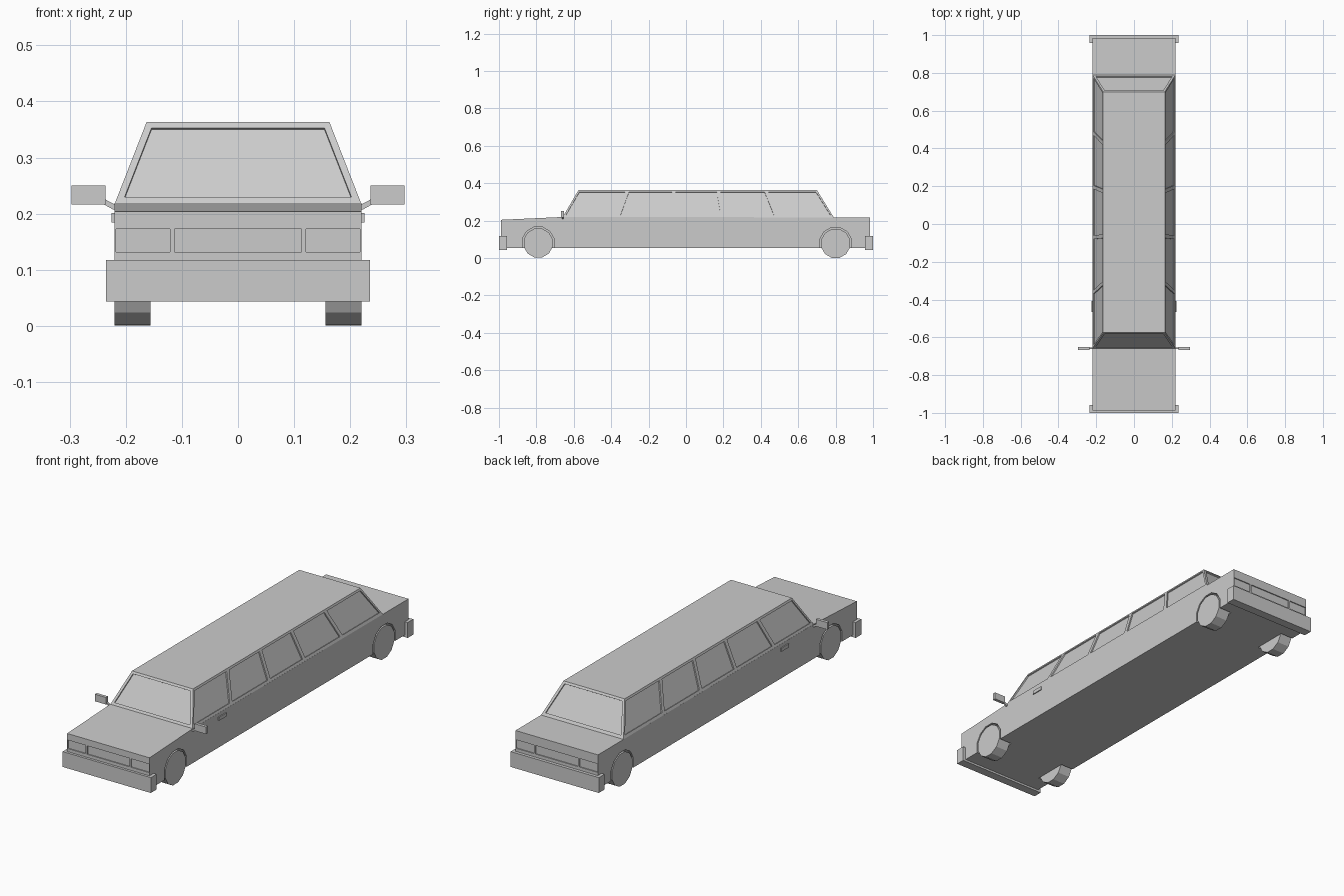
import bpy, bmesh
from math import pi
from mathutils import Vector, Matrix

cube = bpy.data.objects.get("Cube")
if cube:
    bpy.data.objects.remove(cube, do_unlink=True)

GREY = (0.6, 0.6, 0.6, 1)
grey = bpy.data.materials.new("grey paint")
grey.use_nodes = True
grey.diffuse_color = GREY
grey.node_tree.nodes["Principled BSDF"].inputs["Base Color"].default_value = GREY


def finish(name, bm):
    bmesh.ops.recalc_face_normals(bm, faces=bm.faces)
    mesh = bpy.data.meshes.new(name)
    bm.to_mesh(mesh)
    bm.free()
    obj = bpy.data.objects.new(name, mesh)
    bpy.context.collection.objects.link(obj)
    mesh.materials.append(grey)
    return obj


def prism(bm, bottom, top):
    """Close two matching outlines into a solid."""
    a = [bm.verts.new(p) for p in bottom]
    b = [bm.verts.new(p) for p in top]
    bm.faces.new(a)
    bm.faces.new(b)
    for i in range(len(a)):
        j = (i + 1) % len(a)
        bm.faces.new((a[i], a[j], b[j], b[i]))


def box(bm, x, y, z):
    prism(bm, *[[(x[i], y[j], h) for i, j in ((0, 0), (1, 0), (1, 1), (0, 1))] for h in z])


def cylinder(bm, x0, x1, y, z, r, sides=12):
    turn = Matrix.Translation(((x0 + x1) / 2, y, z)) @ Matrix.Rotation(pi / 2, 4, 'Y') \
        @ Matrix.Rotation(pi / sides, 4, 'Z')
    bmesh.ops.create_cone(bm, cap_ends=True, segments=sides, radius1=r, radius2=r,
                          depth=abs(x1 - x0), matrix=turn)


def recess(bm, quad, depth=0.006):
    """Cutter that sinks a shallow panel into the surface under quad."""
    q = [Vector(p) for p in quad]
    n = (q[1] - q[0]).cross(q[2] - q[0]).normalized() * depth
    prism(bm, [p - n for p in q], [p + n for p in q])


def cut(obj, bm):
    cutter = finish("cutter", bm)
    cutter.hide_render = True
    mod = obj.modifiers.new("cut", 'BOOLEAN')
    mod.operation = 'DIFFERENCE'
    mod.solver = 'EXACT'
    mod.object = cutter
    bpy.ops.object.select_all(action='DESELECT')
    bpy.context.view_layer.objects.active = obj
    obj.select_set(True)
    bpy.ops.object.modifier_apply(modifier=mod.name)
    bpy.data.objects.remove(cutter, do_unlink=True)


HALF, BELT, ROOF, ROOF_HALF = 0.22, 0.217, 0.363, 0.163
FRONT, BACK = -0.988, 0.985
WHEELS = {"front": (-0.79, 0.08), "rear": (0.80, 0.0775)}

# Lower body, extruded from its side profile
profile = [(FRONT, 0.053), (BACK, 0.053), (BACK, BELT), (0.79, BELT), (-0.66, 0.219), (FRONT, 0.204)]
bm = bmesh.new()
prism(bm, [(-HALF, y, z) for y, z in profile], [(HALF, y, z) for y, z in profile])
body = finish("body", bm)

# Wheel wells, and the lamp and grille panels at both ends
bm = bmesh.new()
for s in (-1, 1):
    for y, z in WHEELS.values():
        cylinder(bm, s * 0.152, s * 0.24, y, z, 0.088)
for y in (FRONT, BACK):
    for x0, x1 in ((-0.217, -0.121), (-0.113, 0.113), (0.121, 0.217)):
        recess(bm, [(x0, y, 0.132), (x1, y, 0.132), (x1, y, 0.173), (x0, y, 0.173)], 0.005)
cut(body, bm)

# Cabin
bm = bmesh.new()
prism(bm, [(-HALF, -0.66, BELT), (HALF, -0.66, BELT), (HALF, 0.79, BELT), (-HALF, 0.79, BELT)],
      [(-ROOF_HALF, -0.575, ROOF), (ROOF_HALF, -0.575, ROOF),
       (ROOF_HALF, 0.70, ROOF), (-ROOF_HALF, 0.70, ROOF)])
cabin = finish("cabin", bm)


def slope(z, low, high):
    return low + (high - low) * (z - BELT) / (ROOF - BELT)


# Sunken windows: side windows as (bottom, top) spans, then both screens
LOW, HIGH = 0.23, 0.353
side_windows = [((-0.642, -0.37), (-0.57, -0.325)), ((-0.35, -0.08), (-0.305, -0.075)),
                ((-0.06, 0.185), (-0.055, 0.165)), ((0.205, 0.47), (0.185, 0.42)),
                ((0.49, 0.772), (0.44, 0.695))]
bm = bmesh.new()
for s in (-1, 1):
    xl, xh = (s * slope(z, HALF, ROOF_HALF) for z in (LOW, HIGH))
    for (b0, b1), (t0, t1) in side_windows:
        recess(bm, [(xl, b0, LOW), (xl, b1, LOW), (xh, t1, HIGH), (xh, t0, HIGH)])
for low, high in ((-0.66, -0.575), (0.79, 0.70)):
    yl, yh = slope(LOW, low, high), slope(HIGH, low, high)
    recess(bm, [(-0.202, yl, LOW), (0.202, yl, LOW), (0.154, yh, HIGH), (-0.154, yh, HIGH)])
cut(cabin, bm)

# Bumpers that wrap around the corners
for name, ys in (("front_bumper", (-1, -0.957)), ("rear_bumper", (0.957, 1))):
    bm = bmesh.new()
    box(bm, (-0.235, 0.235), ys, (0.043, 0.117))
    finish(name, bm)

# Wheels, door handles and mirrors on both sides
for side, s in (("left", 1), ("right", -1)):
    for end, (y, z) in WHEELS.items():
        bm = bmesh.new()
        cylinder(bm, s * 0.156, s * HALF, y, z, 0.08)
        finish(f"{end}_{side}_wheel", bm)

    bm = bmesh.new()
    box(bm, (s * 0.215, s * 0.225), (-0.465, -0.407), (0.184, 0.201))
    finish(f"{side}_door_handle", bm)

    bm = bmesh.new()
    box(bm, (s * 0.236, s * 0.297), (-0.667, -0.652), (0.216, 0.25))
    arm = [(0.215, 0.207), (0.222, 0.207), (0.24, 0.217), (0.24, 0.227), (0.215, 0.214)]
    prism(bm, [(s * x, -0.663, z) for x, z in arm], [(s * x, -0.655, z) for x, z in arm])
    finish(f"{side}_mirror", bm)
